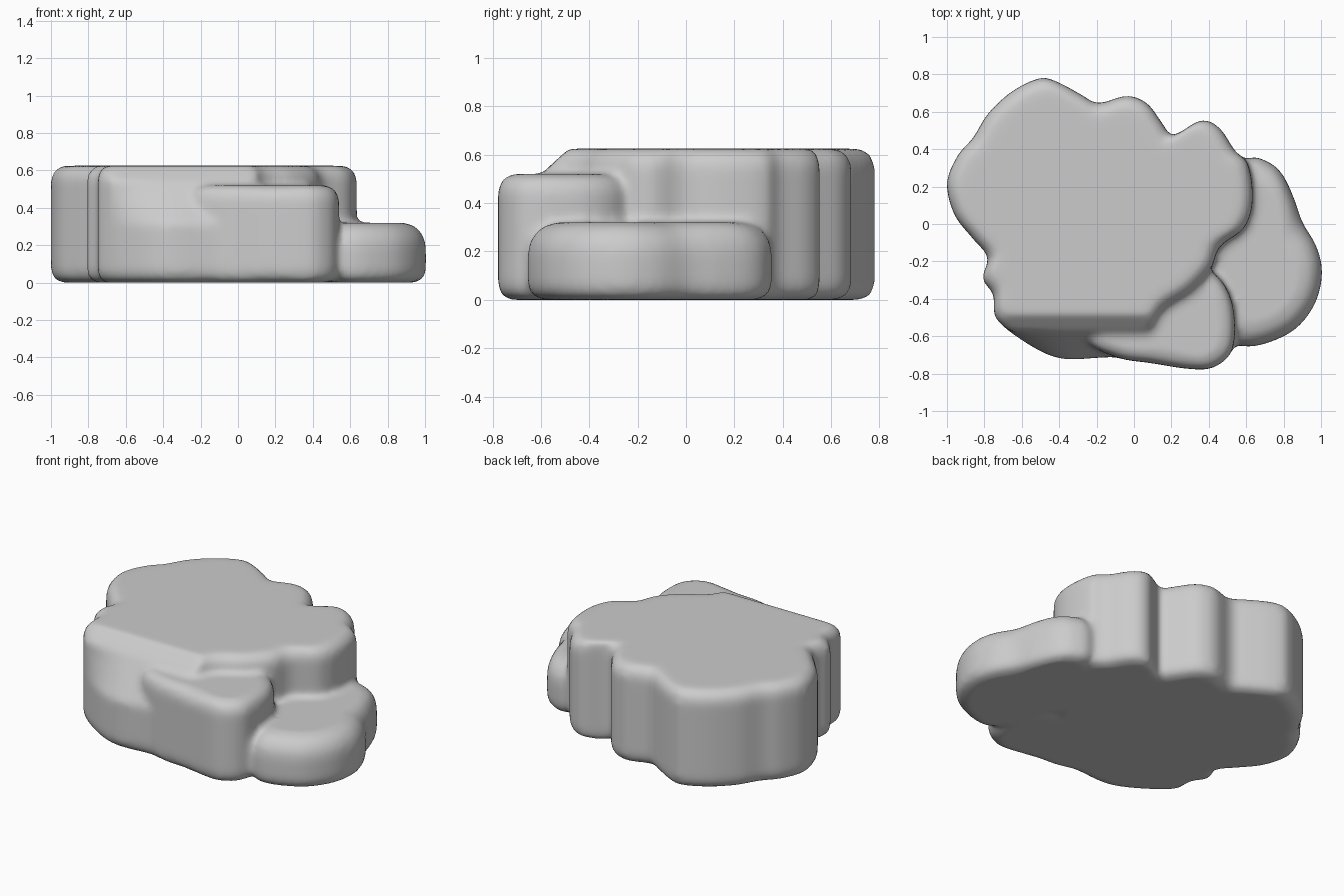
import bpy, bmesh, math
from mathutils import Vector

if "Cube" in bpy.data.objects:
    bpy.data.objects.remove(bpy.data.objects["Cube"])

# Plan outlines of the three stone slabs (x, y)
MAIN = [(-1.0, .22), (-.94, .37), (-.86, .46), (-.78, .59), (-.65, .71), (-.5, .78), (-.4, .755),
        (-.28, .69), (-.19, .645), (-.04, .685), (.07, .645), (.15, .54), (.21, .475), (.36, .555),
        (.46, .51), (.54, .39), (.61, .32), (.635, .13), (.59, -.02), (.46, -.12), (.41, -.24),
        (.3, -.36), (.14, -.47), (.03, -.68), (-.2, -.715), (-.41, -.715), (-.6, -.62), (-.74, -.5),
        (-.75, -.38), (-.81, -.29), (-.78, -.18), (-.86, -.08), (-.96, .05)]
FRONT = [(-.25, -.6), (-.1, -.71), (.1, -.745), (.3, -.775), (.43, -.765), (.53, -.66),
         (.525, -.42), (.42, -.26), (.2, -.2), (-.1, -.3)]
RIGHT = [(.6, .345), (.71, .335), (.79, .27), (.85, .15), (.9, .01), (.975, -.12), (1.005, -.26),
         (.97, -.42), (.87, -.555), (.73, -.63), (.6, -.655), (.53, -.61), (.45, -.42), (.3, -.1), (.4, .15)]


def smooth_loop(pts, steps=5):
    # Closed Catmull-Rom curve through the outline points
    p, n, out = [Vector(q) for q in pts], len(pts), []
    for i in range(n):
        a, b, c, d = (p[(i + k) % n] for k in (-1, 0, 1, 2))
        for s in range(steps):
            t = s / steps
            out.append(.5 * (2 * b + (c - a) * t + (2 * a - 5 * b + 4 * c - d) * t * t
                             + (3 * b - a - 3 * c + d) * t ** 3))
    return out


def add_slab(bm, pts, top, r_top, r_low, slope=False):
    # Stacked rings with rounded top and bottom rims
    loop = smooth_loop(pts)
    mid = sum(loop, Vector((0, 0))) / len(loop)
    angles = [math.radians(a) for a in (0, 22, 45, 67, 90)]
    levels = [(r_low * (1 - math.sin(a)), r_low * (1 - math.cos(a))) for a in reversed(angles)]
    levels += [(top * .5, 0)]
    levels += [(top - r_top * (1 - math.sin(a)), r_top * (1 - math.cos(a))) for a in angles]
    rings = []
    for z, inset in levels:
        ring = []
        for p in loop:
            d = p - mid
            q = mid + d * (1 - inset / d.length)
            if slope and z > .42:      # sloping front shoulder
                q.y = max(q.y, -.71 + (z - .42) * 1.1)
            ring.append(bm.verts.new((q.x, q.y, z)))
        rings.append(ring)
    n = len(loop)
    for lo, hi in zip(rings, rings[1:]):
        for i in range(n):
            j = (i + 1) % n
            bm.faces.new((lo[i], lo[j], hi[j], hi[i]))
    caps = [bm.faces.new(rings[0][::-1]), bm.faces.new(rings[-1])]
    bmesh.ops.triangulate(bm, faces=caps)


bm = bmesh.new()
add_slab(bm, MAIN[::-1], .625, .08, .07, slope=True)   # tall main block
add_slab(bm, FRONT[::-1], .52, .08, .07)               # middle front step
add_slab(bm, RIGHT[::-1], .32, .13, .07)               # low right step
bmesh.ops.recalc_face_normals(bm, faces=bm.faces)

mesh = bpy.data.meshes.new("rock")
bm.to_mesh(mesh)
bm.free()
rock = bpy.data.objects.new("rock", mesh)
bpy.context.collection.objects.link(rock)

# Fuse the slabs into one softly weathered surface
remesh = rock.modifiers.new("fuse", 'REMESH')
remesh.mode = 'VOXEL'
remesh.voxel_size = .02
remesh.use_smooth_shade = True
soft = rock.modifiers.new("weather", 'SMOOTH')
soft.factor = .5
soft.iterations = 8
